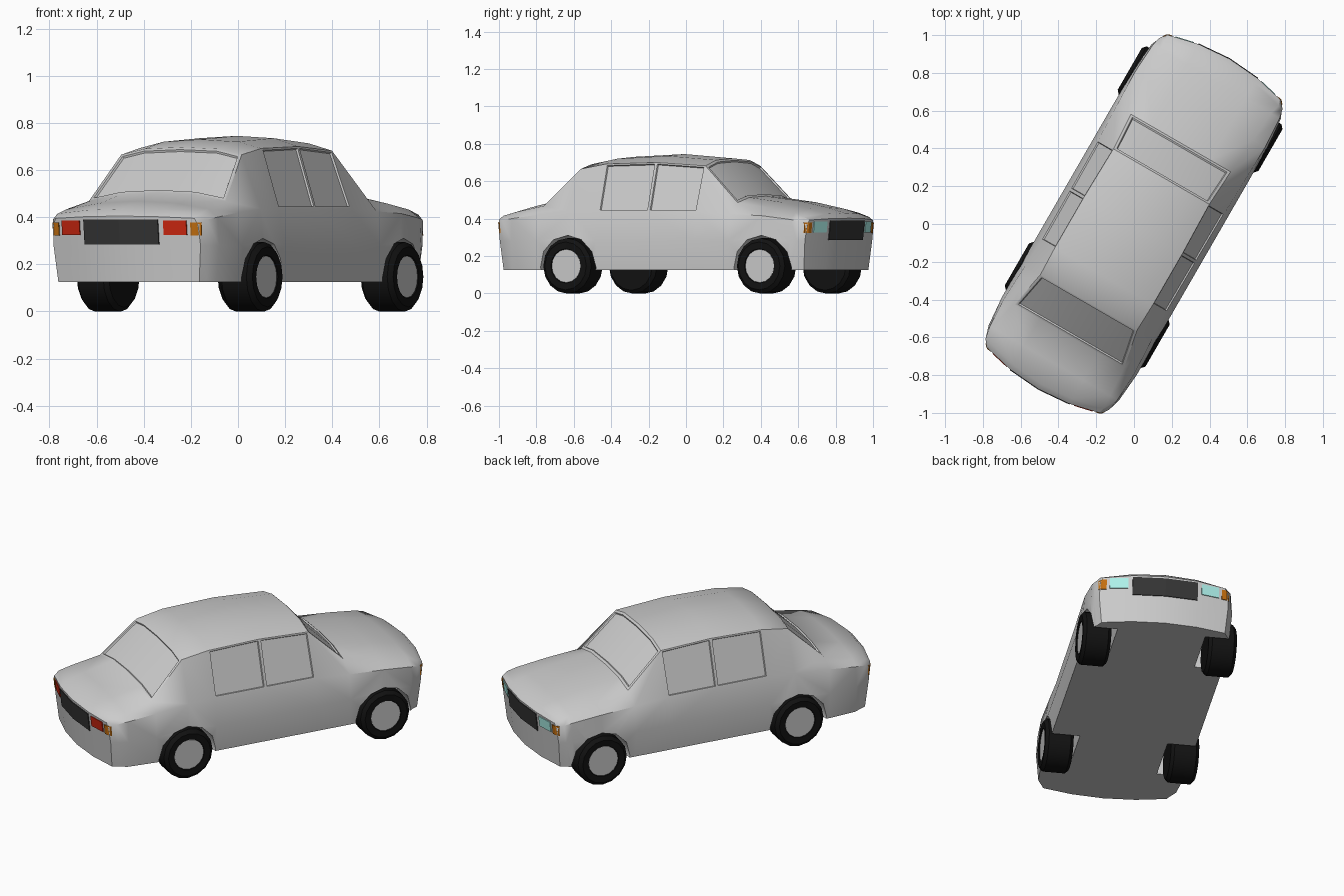
import bpy, bmesh, math
from mathutils import Matrix, Vector
from mathutils.bvhtree import BVHTree

if "Cube" in bpy.data.objects:
    bpy.data.objects.remove(bpy.data.objects["Cube"])

TURN = Matrix.Rotation(math.radians(-30), 4, 'Z')   # the car stands turned in plan
FLOOR = 0.125


def material(name, rgb):
    m = bpy.data.materials.new(name)
    m.diffuse_color = (*rgb, 1)
    m.use_nodes = True
    m.node_tree.nodes["Principled BSDF"].inputs["Base Color"].default_value = m.diffuse_color
    return m


TYRE = material("tyre_black", (0.006, 0.006, 0.006))
DARK = material("grille_dark", (0.035, 0.035, 0.035))
RED = material("tail_red", (0.6, 0.02, 0.005))
AMBER = material("amber", (0.55, 0.16, 0.005))
PALE = material("head_pale", (0.42, 0.88, 0.82))


def make(name, bm, mat=None):
    bmesh.ops.recalc_face_normals(bm, faces=bm.faces)
    me = bpy.data.meshes.new(name)
    bm.to_mesh(me)
    bm.free()
    ob = bpy.data.objects.new(name, me)
    bpy.context.collection.objects.link(ob)
    if mat:
        me.materials.append(mat)
    return ob


def activate(ob):
    bpy.ops.object.select_all(action='DESELECT')
    ob.select_set(True)
    bpy.context.view_layer.objects.active = ob


def smooth(ob, deg):
    activate(ob)
    bpy.ops.object.shade_smooth_by_angle(angle=math.radians(deg))


# Body stations: v, centre z, half z, edge u, edge z, belt u, belt z, mid u, floor u
STATIONS = [
    (-1.010, .405, .402, .340, .395, .355, .365, .360, .345),
    (-0.980, .435, .430, .350, .415, .378, .390, .380, .362),
    (-0.850, .468, .460, .345, .435, .390, .400, .398, .385),
    (-0.685, .505, .497, .335, .468, .398, .420, .412, .400),
    (-0.480, .697, .690, .295, .665, .388, .435, .412, .402),
    (-0.320, .730, .720, .300, .692, .382, .437, .412, .402),
    (-0.010, .745, .735, .300, .700, .384, .437, .412, .402),
    (0.290, .722, .713, .293, .682, .386, .437, .412, .402),
    (0.495, .520, .513, .305, .485, .393, .425, .412, .402),
    (0.700, .495, .487, .325, .458, .398, .415, .410, .398),
    (0.870, .460, .453, .335, .432, .388, .395, .395, .380),
    (0.980, .430, .425, .350, .410, .378, .385, .380, .362),
    (1.010, .402, .400, .340, .392, .355, .365, .360, .345),
]


def section(st):
    v, cz, hz, eu, ez, bu, bz, mu, fu = st
    end = abs(v) > .95
    s = math.copysign(1, v)
    half = [(0, cz), (.18, hz), (eu, ez), (bu, bz), (mu, .28), (fu, FLOOR), (.18, FLOOR), (0, FLOOR)]
    pts = []
    for u, z in half:
        vv = v
        if end:                                     # bowed, slightly undercut bumpers
            vv -= s * (.45 * u * u + .03 * max(0, .36 - z) / .235)
        pts.append(Vector((u, vv, z)))
    return pts


# Body shell
bm = bmesh.new()
sides, screens = [], {3: [], 7: []}
for m in (1, -1):
    rows = [[bm.verts.new((p.x * m, p.y, p.z)) for p in section(st)] for st in STATIONS]
    for i in range(len(rows) - 1):
        for j in range(7):
            f = bm.faces.new((rows[i][j], rows[i + 1][j], rows[i + 1][j + 1], rows[i][j + 1]))
            if j == 2 and i in (5, 6):
                sides.append(f)
            if j < 2 and i in screens:
                screens[i].append(f)
    for r in (rows[0], rows[-1]):
        bm.faces.new((r[0], r[1], r[6], r[7]))
        bm.faces.new((r[1], r[2], r[3], r[4], r[5], r[6]))
bmesh.ops.remove_doubles(bm, verts=bm.verts, dist=1e-4)
bmesh.ops.recalc_face_normals(bm, faces=bm.faces)

# Recessed side windows and screens
bmesh.ops.inset_individual(bm, faces=sides, thickness=.012)
bmesh.ops.inset_individual(bm, faces=sides, thickness=.004, depth=-.008)
for region in screens.values():
    bmesh.ops.inset_region(bm, faces=region, thickness=.015, use_even_offset=True)
    bmesh.ops.inset_region(bm, faces=region, thickness=.004, depth=-.008, use_even_offset=True)
skin = BVHTree.FromBMesh(bm)
body = make("body", bm)

# Wheel arches cut from the body
AXLES = (("rear", -.495), ("front", .70))
for end, v in AXLES:
    for m in (1, -1):
        bm = bmesh.new()
        bmesh.ops.create_cone(bm, cap_ends=True, segments=12, radius1=.172, radius2=.172, depth=.26,
                              matrix=Matrix.Translation((m * .375, v, .138)) @ Matrix.Rotation(math.pi / 2, 4, 'Y'))
        cutter = make("arch_cutter", bm)
        cutter.hide_render = True
        mod = body.modifiers.new("arch", 'BOOLEAN')
        mod.operation, mod.solver, mod.object = 'DIFFERENCE', 'EXACT', cutter
        activate(body)
        bpy.ops.object.modifier_apply(modifier=mod.name)
        bpy.data.objects.remove(cutter)
smooth(body, 35)
parts = [body]


# Wheels: lathed tyre and hub disc
def lathe(name, profile, v, m, mat=None, n=16):
    bm = bmesh.new()
    rings = [[bm.verts.new((m * u, v + r * math.cos(2 * math.pi * k / n), .147 + r * math.sin(2 * math.pi * k / n)))
              for k in range(n)] for r, u in profile]
    for a, b in zip(rings, rings[1:]):
        for k in range(n):
            bm.faces.new((a[k], a[k - 1], b[k - 1], b[k]))
    bm.faces.new(rings[0])
    bm.faces.new(rings[-1])
    ob = make(name, bm, mat)
    smooth(ob, 35)
    parts.append(ob)


for end, v in AXLES:
    for m, side in ((1, "right"), (-1, "left")):
        lathe(f"{end}_{side}_tyre", [(.088, .418), (.092, .428), (.128, .43), (.148, .412), (.148, .29), (.13, .272)],
              v, m, TYRE)
        lathe(f"{end}_{side}_hub", [(.089, .424), (.089, .40)], v, m)


# Lamps and grilles laid onto the bowed ends
def panel(name, us, z0, z1, s, mat):
    bm = bmesh.new()

    def on_skin(u, z, out):
        hit = skin.ray_cast(Vector((u, 2 * s, z)), Vector((0, -s, 0)))[0]
        return bm.verts.new((u, hit.y + s * out, z))

    cols = [[on_skin(u, z0, .005), on_skin(u, z1, .005), on_skin(u, z1, -.005), on_skin(u, z0, -.005)] for u in us]
    for a, b in zip(cols, cols[1:]):
        for k in range(4):
            bm.faces.new((a[k], a[k - 1], b[k - 1], b[k]))
    bm.faces.new(cols[0])
    bm.faces.new(cols[-1])
    parts.append(make(name, bm, mat))


for s, end, lamp in ((-1, "rear", RED), (1, "front", PALE)):
    panel(end + "_grille", (-.182, 0, .182), .285, .39, s, DARK)
    for m, side in ((1, "right"), (-1, "left")):
        panel(f"{end}_{side}_lamp", (m * .205, m * .305), .325, .385, s, lamp)
        panel(f"{end}_{side}_indicator", (m * .322, m * .345, m * .364), .322, .378, s, AMBER)

for ob in parts:
    ob.data.transform(TURN)
